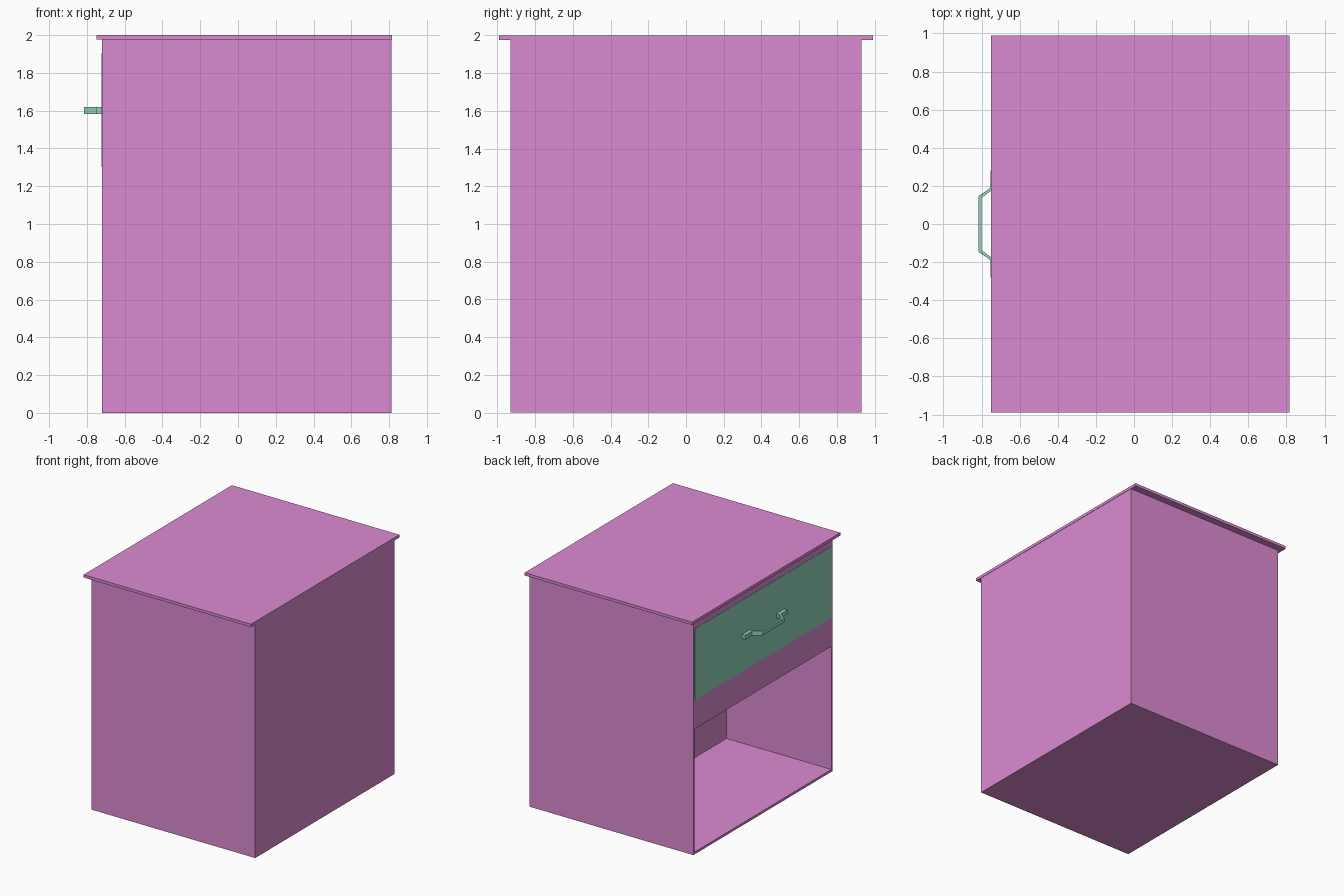
import bpy, bmesh

if "Cube" in bpy.data.objects:
    bpy.data.objects.remove(bpy.data.objects["Cube"])


def material(name, color):
    m = bpy.data.materials.new(name)
    m.diffuse_color = color
    m.use_nodes = True
    m.node_tree.nodes["Principled BSDF"].inputs["Base Color"].default_value = m.diffuse_color
    return m


def prism(name, outline, z0, z1, mat=None):
    """Extrude an xy outline from z0 to z1."""
    bm = bmesh.new()
    face = bm.faces.new([bm.verts.new((x, y, z0)) for x, y in outline])
    ext = bmesh.ops.extrude_face_region(bm, geom=[face])
    verts = [g for g in ext["geom"] if isinstance(g, bmesh.types.BMVert)]
    bmesh.ops.translate(bm, verts=verts, vec=(0, 0, z1 - z0))
    bmesh.ops.recalc_face_normals(bm, faces=bm.faces[:])
    me = bpy.data.meshes.new(name)
    bm.to_mesh(me)
    bm.free()
    if mat:
        me.materials.append(mat)
    ob = bpy.data.objects.new(name, me)
    bpy.context.collection.objects.link(ob)
    return ob


def box(name, x0, x1, half_y, z0, z1, mat=None):
    outline = [(x0, -half_y), (x1, -half_y), (x1, half_y), (x0, half_y)]
    return prism(name, outline, z0, z1, mat)


purple = material("purple", (0.72, 0.26, 0.65, 1))
green = material("green", (0.28, 0.66, 0.50, 1))

# Cabinet body with an open compartment on the -x side
body = box("cabinet_body", -0.72, 0.812, 0.93, 0.0, 1.976, purple)
cutter = box("compartment_cutter", -0.9, 0.26, 0.913, 0.02, 1.06, purple)
cutter.hide_render = True
cutter.hide_set(True)
cut = body.modifiers.new("compartment", "BOOLEAN")
cut.operation = "DIFFERENCE"
cut.solver = "EXACT"
cut.object = cutter

# Overhanging top board
box("top_board", -0.75, 0.815, 0.99, 1.976, 2.0, purple)

# Drawer front, practically flush with the body
box("drawer_front", -0.722, -0.70, 0.913, 1.303, 1.906, green)

# Drawer handle: block feet, slanted arms and a straight grip
outer = [(-0.72, 0.28), (-0.752, 0.28), (-0.752, 0.19), (-0.816, 0.147)]
inner = [(-0.80, 0.137), (-0.745, 0.178), (-0.72, 0.178)]


def flip(points):
    return [(x, -y) for x, y in reversed(points)]


prism("drawer_handle", outer + flip(outer) + flip(inner) + inner,
      1.583, 1.619, green)
